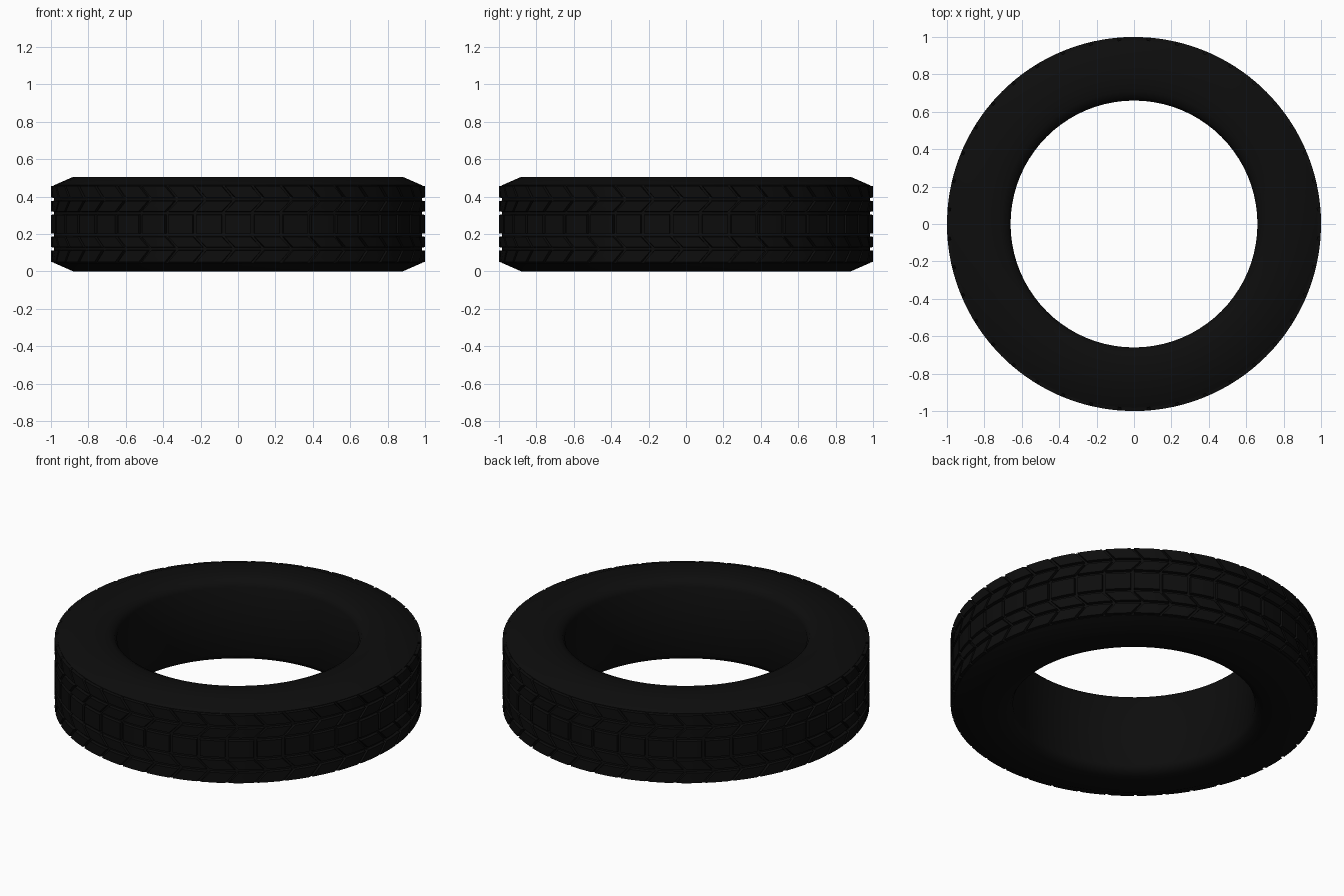
import bpy
import bmesh
from math import cos, sin, pi, radians

cube = bpy.data.objects.get("Cube")
if cube:
    bpy.data.objects.remove(cube, do_unlink=True)

HEIGHT = 0.506
CORE_R, TREAD_R = 0.983, 1.0
BLOCKS = 40
PITCH = 2 * pi / BLOCKS
GAP = 0.014

rubber = bpy.data.materials.new("black rubber")
rubber.use_nodes = True
colour = (0.004, 0.004, 0.004, 1)
rubber.diffuse_color = colour
bsdf = rubber.node_tree.nodes["Principled BSDF"]
bsdf.inputs["Base Color"].default_value = colour
bsdf.inputs["Roughness"].default_value = 0.8


def finish(bm, name, angle):
    bmesh.ops.recalc_face_normals(bm, faces=bm.faces)
    mesh = bpy.data.meshes.new(name)
    bm.to_mesh(mesh)
    bm.free()
    mesh.materials.append(rubber)
    obj = bpy.data.objects.new(name, mesh)
    bpy.context.collection.objects.link(obj)
    bpy.ops.object.select_all(action='DESELECT')
    obj.select_set(True)
    bpy.context.view_layer.objects.active = obj
    bpy.ops.object.shade_smooth_by_angle(angle=radians(angle))
    return obj


# Tyre carcass: half profile mirrored about the middle, then spun
half = [(0.66, 0.05), (0.675, 0.022), (0.71, 0.005), (0.77, 0),
        (0.88, 0), (CORE_R, 0.045)]
profile = half + [(r, HEIGHT - z) for r, z in reversed(half)]
bm = bmesh.new()
ring = [bm.verts.new((r, 0, z)) for r, z in profile]
edges = [bm.edges.new((a, b)) for a, b in zip(ring, ring[1:] + ring[:1])]
bmesh.ops.spin(bm, geom=ring + edges, cent=(0, 0, 0), axis=(0, 0, 1),
               angle=2 * pi, steps=BLOCKS * 2, use_merge=True)
bmesh.ops.remove_doubles(bm, verts=bm.verts, dist=0.0001)
finish(bm, "tyre_carcass", 45)


def add_block(bm, start, low, high):
    """Raised tread block; low and high are (height, skew) of its two edges."""
    layers = []
    for radius, inset in ((CORE_R - 0.004, 0), (TREAD_R, 0.003)):
        rows = []
        for (z, skew), side in ((low, 1), (high, -1)):
            a0 = start + skew + GAP / 2 + inset
            a1 = start + skew + PITCH - GAP / 2 - inset
            angles = (a0, (a0 + a1) / 2, a1)
            rows.append([bm.verts.new((radius * cos(a), radius * sin(a),
                                       z + side * inset)) for a in angles])
        layers.append(rows)
    (b0, b1), (t0, t1) = layers
    for i in range(2):
        bm.faces.new((t0[i], t0[i + 1], t1[i + 1], t1[i]))
        bm.faces.new((b0[i], b0[i + 1], t0[i + 1], t0[i]))
        bm.faces.new((b1[i + 1], b1[i], t1[i], t1[i + 1]))
    for i in (0, 2):
        bm.faces.new((b0[i], b1[i], t1[i], t0[i]))


# Tread rows: straight centre blocks, zigzag blocks on both sides
SKEW = 0.055
lower_rows = [((0.047, 0), (0.114, SKEW)),
              ((0.127, SKEW), (0.188, 0))]
upper_rows = [((HEIGHT - hi[0], hi[1]), (HEIGHT - lo[0], lo[1]))
              for lo, hi in lower_rows]
rows = {"tread_centre": [((0.201, 0), (HEIGHT - 0.201, 0))],
        "tread_lower": lower_rows,
        "tread_upper": upper_rows}
for name, bands in rows.items():
    bm = bmesh.new()
    for low, high in bands:
        for i in range(BLOCKS):
            add_block(bm, (i + 0.5) * PITCH, low, high)
    finish(bm, name, 30)
